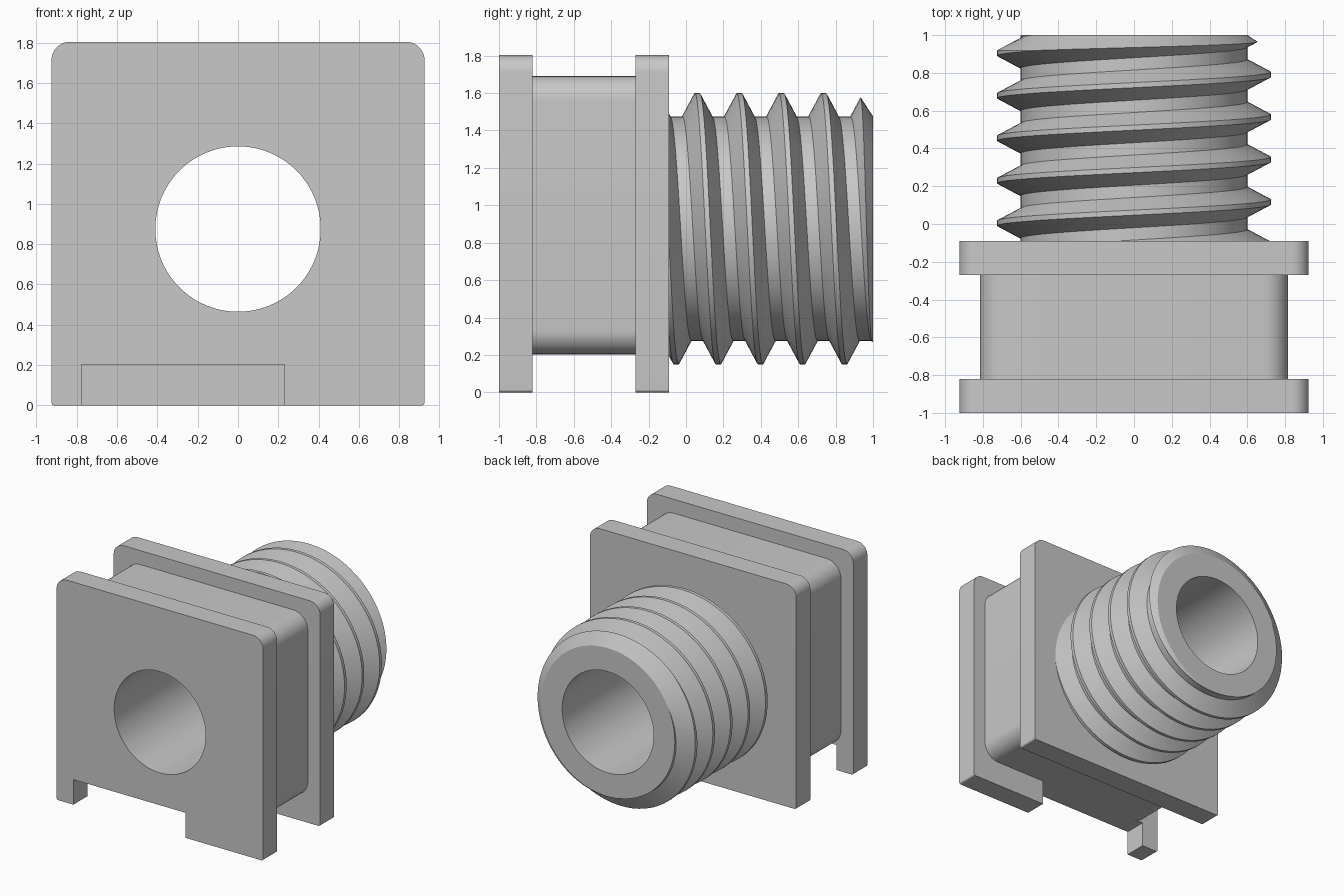
import bpy, bmesh, math
from mathutils import Matrix

cube = bpy.data.objects.get("Cube")
if cube:
    bpy.data.objects.remove(cube, do_unlink=True)

AXIS_Z = 0.875        # height of the bore axis
PITCH = 0.225
ROOT, CREST = 0.6, 0.725

grey = bpy.data.materials.new("plain grey")
grey.use_nodes = True
grey.diffuse_color = (0.58, 0.58, 0.58, 1)
grey.node_tree.nodes["Principled BSDF"].inputs["Base Color"].default_value = grey.diffuse_color


def finish(name, bm):
    bmesh.ops.recalc_face_normals(bm, faces=bm.faces)
    mesh = bpy.data.meshes.new(name)
    bm.to_mesh(mesh)
    bm.free()
    mesh.materials.append(grey)
    obj = bpy.data.objects.new(name, mesh)
    bpy.context.collection.objects.link(obj)
    return obj


def activate(obj):
    for other in bpy.context.selected_objects:
        other.select_set(False)
    obj.select_set(True)
    bpy.context.view_layer.objects.active = obj


def boolean(obj, cutter, operation):
    mod = obj.modifiers.new("cut", 'BOOLEAN')
    mod.operation = operation
    mod.solver = 'EXACT'
    mod.object = cutter
    activate(obj)
    bpy.ops.object.modifier_apply(modifier=mod.name)


def frustum(name, y0, y1, r0, r1):
    """Cone section along y, centred on the bore axis."""
    bm = bmesh.new()
    place = Matrix.Translation((0, (y0 + y1) / 2, AXIS_Z)) @ Matrix.Rotation(-math.pi / 2, 4, 'X')
    bmesh.ops.create_cone(bm, cap_ends=True, segments=96, radius1=r0, radius2=r1,
                          depth=y1 - y0, matrix=place)
    obj = finish(name, bm)
    obj.hide_render = True
    return obj


def rounded_outline(half, z0, z1, r_bottom, r_top, steps=10):
    """Counterclockwise outline in x and z, from bottom right to bottom left."""
    corners = [(1, z0 + r_bottom, r_bottom, -90), (1, z1 - r_top, r_top, 0),
               (-1, z1 - r_top, r_top, 90), (-1, z0 + r_bottom, r_bottom, 180)]
    points = []
    for side, cz, r, start in corners:
        for i in range(steps + 1):
            a = math.radians(start + 90 * i / steps)
            points.append((side * (half - r) + r * math.cos(a), cz + r * math.sin(a)))
    return points


def plate(name, outline, y0, y1):
    bm = bmesh.new()
    face = bm.faces.new([bm.verts.new((x, y0, z)) for x, z in outline])
    side = bmesh.ops.extrude_face_region(bm, geom=[face])
    verts = [v for v in side["geom"] if isinstance(v, bmesh.types.BMVert)]
    bmesh.ops.translate(bm, verts=verts, vec=(0, y1 - y0, 0))
    return finish(name, bm)


def threaded_rod(name, y0, y1, turns=8, steps=72):
    """Sweep one thread profile along a helix, then cap both ends flat."""
    profile = [(-0.08, ROOT), (-0.0135, CREST), (0.0135, CREST), (0.08, ROOT), (PITCH - 0.08, ROOT)]
    bm = bmesh.new()
    rows = []
    for i in range(turns * steps + 1):
        t = 2 * math.pi * (i / steps - 2)
        y = 0.004 + PITCH * (i / steps - 2)
        rows.append([bm.verts.new((-r * math.cos(t), y + dy, AXIS_Z + r * math.sin(t)))
                     for dy, r in profile])
    for a, b in zip(rows, rows[1:]):
        for k in range(len(profile) - 1):
            bm.faces.new((a[k], a[k + 1], b[k + 1], b[k]))
    bmesh.ops.remove_doubles(bm, verts=bm.verts, dist=0.0002)
    for y, direction in ((y0, -1), (y1, 1)):
        geom = bm.verts[:] + bm.edges[:] + bm.faces[:]
        bmesh.ops.bisect_plane(bm, geom=geom, dist=1e-6, plane_co=(0, y, 0),
                               plane_no=(0, direction, 0), clear_outer=True)
        rim = [e for e in bm.edges if e.is_boundary
               and all(abs(v.co.y - y) < 1e-4 for v in e.verts)]
        bmesh.ops.edgeloop_fill(bm, edges=rim)
    return finish(name, bm)


# Flanges, the front one with an offset notch in its lower edge
flange = rounded_outline(0.925, 0, 1.803, 0.015, 0.09)
notch = [(-0.775, 0), (-0.775, 0.203), (0.23, 0.203), (0.23, 0)]
front_flange = plate("front_flange", flange + notch, -1, -0.82)
back_flange = plate("back_flange", flange, -0.27, -0.09)

# Narrower body between the flanges
body = plate("body", rounded_outline(0.815, 0.203, 1.69, 0.13, 0.13), -0.82, -0.27)

# Threaded spout with a chamfered end
spout = threaded_rod("threaded_spout", -0.13, 1.04)
chamfer = frustum("chamfer_cutter", -0.2, 1, ROOT + 1.55 * 1.2, ROOT)
boolean(spout, chamfer, 'INTERSECT')

# Bore through every part
bore = frustum("bore_cutter", -1.2, 1.2, 0.41, 0.41)
for part in (front_flange, back_flange, body, spout):
    boolean(part, bore, 'DIFFERENCE')
    activate(part)
    bpy.ops.object.shade_smooth_by_angle(angle=math.radians(30))

for cutter in (chamfer, bore):
    bpy.data.objects.remove(cutter, do_unlink=True)
